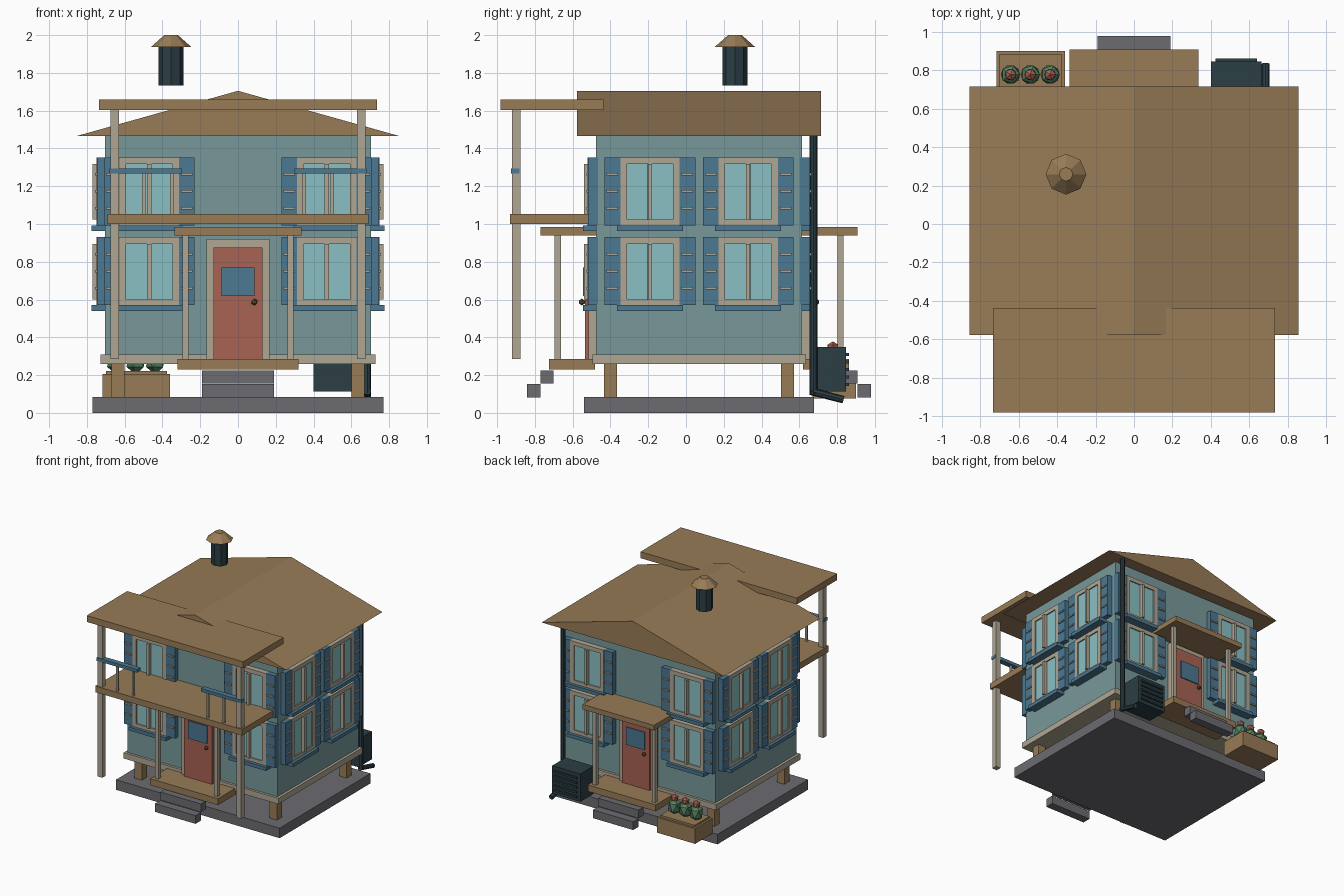
import bpy, bmesh, math
from mathutils import Matrix, Vector

if "Cube" in bpy.data.objects:
    bpy.data.objects.remove(bpy.data.objects["Cube"])

# Colours (sRGB bytes -> linear)
def mat(name, *rgb):
    m = bpy.data.materials.new(name)
    lin = [(c / 255 / 12.92) if c < 11 else ((c / 255 + .055) / 1.055) ** 2.4 for c in rgb]
    m.diffuse_color = (*lin, 1)
    m.use_nodes = True
    m.node_tree.nodes["Principled BSDF"].inputs["Base Color"].default_value = m.diffuse_color
    return m

WOOD = mat("wood_brown", 152, 124, 87)
STONE = mat("stone_grey", 108, 108, 113)
TRIM = mat("trim_tan", 176, 167, 148)
WALL = mat("wall_teal", 120, 153, 154)
GLASS = mat("glass_aqua", 138, 192, 196)
BLUE = mat("shutter_blue", 76, 120, 145)
RED = mat("door_red", 168, 98, 83)
DARK = mat("dark_metal", 43, 62, 68)
GREEN = mat("leaf_green", 86, 132, 97)
BRASS = mat("old_brass", 108, 92, 60)

CY = 0.069            # house centre; everything is built around it
HX, HY = 0.705, 0.545  # half size of the body

def finish(name, bm, m, angle=0):
    bm.transform(Matrix.Translation((0, CY, 0)) @ Matrix.Rotation(math.radians(angle), 4, 'Z'))
    bmesh.ops.recalc_face_normals(bm, faces=bm.faces)
    me = bpy.data.meshes.new(name)
    bm.to_mesh(me)
    bm.free()
    me.materials.append(m)
    ob = bpy.data.objects.new(name, me)
    bpy.context.collection.objects.link(ob)
    return ob

def box(name, x0, x1, y0, y1, z0, z1, m, angle=0):
    bm = bmesh.new()
    bmesh.ops.create_cube(bm, size=1)
    bm.transform(Matrix.Translation(((x0 + x1) / 2, (y0 + y1) / 2, (z0 + z1) / 2))
                 @ Matrix.Diagonal((x1 - x0, y1 - y0, z1 - z0, 1)))
    return finish(name, bm, m, angle)

def tube(name, a, b, r1, r2, m, sides=8):
    a, b = Vector(a), Vector(b)
    bm = bmesh.new()
    bmesh.ops.create_cone(bm, cap_ends=True, segments=sides, radius1=r1, radius2=r2, depth=(b - a).length)
    rot = Vector((0, 0, 1)).rotation_difference(b - a).to_matrix().to_4x4()
    bm.transform(Matrix.Translation((a + b) / 2) @ rot)
    return finish(name, bm, m)

def ball(name, c, r, rz, m, angle=0):
    bm = bmesh.new()
    bmesh.ops.create_icosphere(bm, subdivisions=1, radius=1)
    bm.transform(Matrix.Translation(c) @ Matrix.Diagonal((r, r, rz, 1)))
    return finish(name, bm, m, angle)

# Foundation, body and trim band
box("foundation_slab", -.77, .77, -.609, .609, 0, .085, STONE)
for sx in (-1, 1):
    for sy in (-1, 1):
        x, y = sx * .635, sy * .468
        box("foundation_post", x - .034, x + .034, y - .034, y + .034, .08, .265, WOOD)
box("house_body", -HX, HX, -HY, HY, .28, 1.47, WALL)
box("base_trim", -.727, .727, -.565, .565, .26, .31, TRIM)

# Gable roof: triangular profile extruded along y
bm = bmesh.new()
tri = bm.faces.new([bm.verts.new(p) for p in ((-.857, -.646, 1.465), (.857, -.646, 1.465), (0, -.646, 1.705))])
ext = bmesh.ops.extrude_face_region(bm, geom=[tri])
bmesh.ops.translate(bm, verts=[v for v in ext["geom"] if isinstance(v, bmesh.types.BMVert)], vec=(0, 1.292, 0))
finish("gable_roof", bm, WOOD)

# Chimney and cap
tube("chimney", (-.354, .19, 1.733), (-.354, .19, 1.94), .066, .066, DARK)
tube("chimney_cap", (-.354, .19, 1.938), (-.354, .19, 2.0), .106, .036, WOOD)

# Windows: u runs along the wall, wall is at distance dist, a is the side's angle
def window(u, z, dist, a):
    def part(name, u0, u1, d, z0, z1, m, d0=-.01):
        box(name, u + u0, u + u1, -dist - d, -dist - d0, z + z0, z + z1, m, a)
    part("window_frame_top", -.157, .157, .045, .325, .36, TRIM)
    part("window_frame_bottom", -.157, .157, .045, 0, .03, TRIM)
    for s in (-1, 1):
        e = sorted((s * .157, s * .122))
        part("window_frame_side", *e, .045, .0, .36, TRIM)
        p = sorted((s * .012, s * .122))
        part("window_pane", *p, .035, .03, .325, GLASS)
        h = sorted((s * .157, s * .24))
        part("shutter", *h, .042, 0, .36, BLUE)
        t = sorted((s * .168, s * .229))
        for k in (.09, .18, .27):
            part("shutter_slat", *t, .052, k - .006, k + .006, TRIM, .03)
    part("window_mullion", -.011, .011, .064, .03, .325, TRIM)
    part("window_sill", -.175, .175, .07, -.03, 0, BLUE)

for a, dist, off in ((0, HY, .47), (90, HX, .26), (180, HY, .47), (270, HX, .26)):
    for u in (-off, off):
        for z in (.57, .993):
            window(u, z, dist, a)

# Front and back doors with their small porches and steps
for a in (0, 180):
    box("door_frame", -.168, .168, -HY - .04, -HY + .01, .285, .92, TRIM, a)
    box("door", -.131, .131, -HY - .06, -HY + .01, .285, .875, RED, a)
    box("door_window", -.088, .088, -HY - .069, -HY - .05, .62, .77, BLUE, a)
    ball("door_knob", (.087, -HY - .075, .587), .018, .018, BRASS, a)
    box("porch_deck", -.319, .319, -.793, -.55, .23, .285, WOOD, a)
    box("porch_roof", -.335, .335, -.84, -.54, .94, .983, WOOD, a)
    for s in (-1, 1):
        box("porch_post", s * .278 - .016, s * .278 + .016, -.764, -.732, .285, .942, TRIM, a)
    box("upper_step", -.19, .19, -.84, -.77, .155, .224, STONE, a)
    box("lower_step", -.19, .19, -.911, -.839, .082, .152, STONE, a)

# Two-storey front balcony
box("balcony_roof", -.735, .735, -1.05, -.507, 1.604, 1.658, WOOD)
box("balcony_floor", -.69, .69, -1.0, -.54, 1.0, 1.052, WOOD)
for s in (-1, 1):
    box("balcony_post", s * .653 - .023, s * .653 + .023, -.991, -.946, .285, 1.606, TRIM)
    r = sorted((s * .30, s * .68))
    box("balcony_rail", *r, -.996, -.95, 1.268, 1.295, BLUE)
    for x in (.35, .5):
        box("baluster", s * x - .009, s * x + .009, -.982, -.964, 1.05, 1.27, TRIM)

# Planter with three flowers behind the house
box("planter_box", -.717, -.36, .60, .832, .075, .205, WOOD)
box("planter_soil", -.70, -.377, .615, .815, .2, .222, WOOD)
for x in (-.643, -.54, -.437):
    ball("shrub", (x, .709, .275), .056, .072, GREEN)
    ball("blossom", (x, .709, .345), .034, .034, RED)

# Cooling unit with grille slats
box("cooling_unit", .40, .665, .60, .778, .113, .35, DARK)
for i in range(5):
    z = .15 + i * .04
    box("cooling_slat", .425, .64, .77, .793, z - .008, z + .008, DARK)

# Drain pipe with angled outlet
tube("drain_pipe", (.685, .606, .10), (.685, .606, 1.467), .02, .02, DARK)
tube("drain_outlet", (.685, .59, .115), (.685, .765, .07), .02, .02, DARK)
